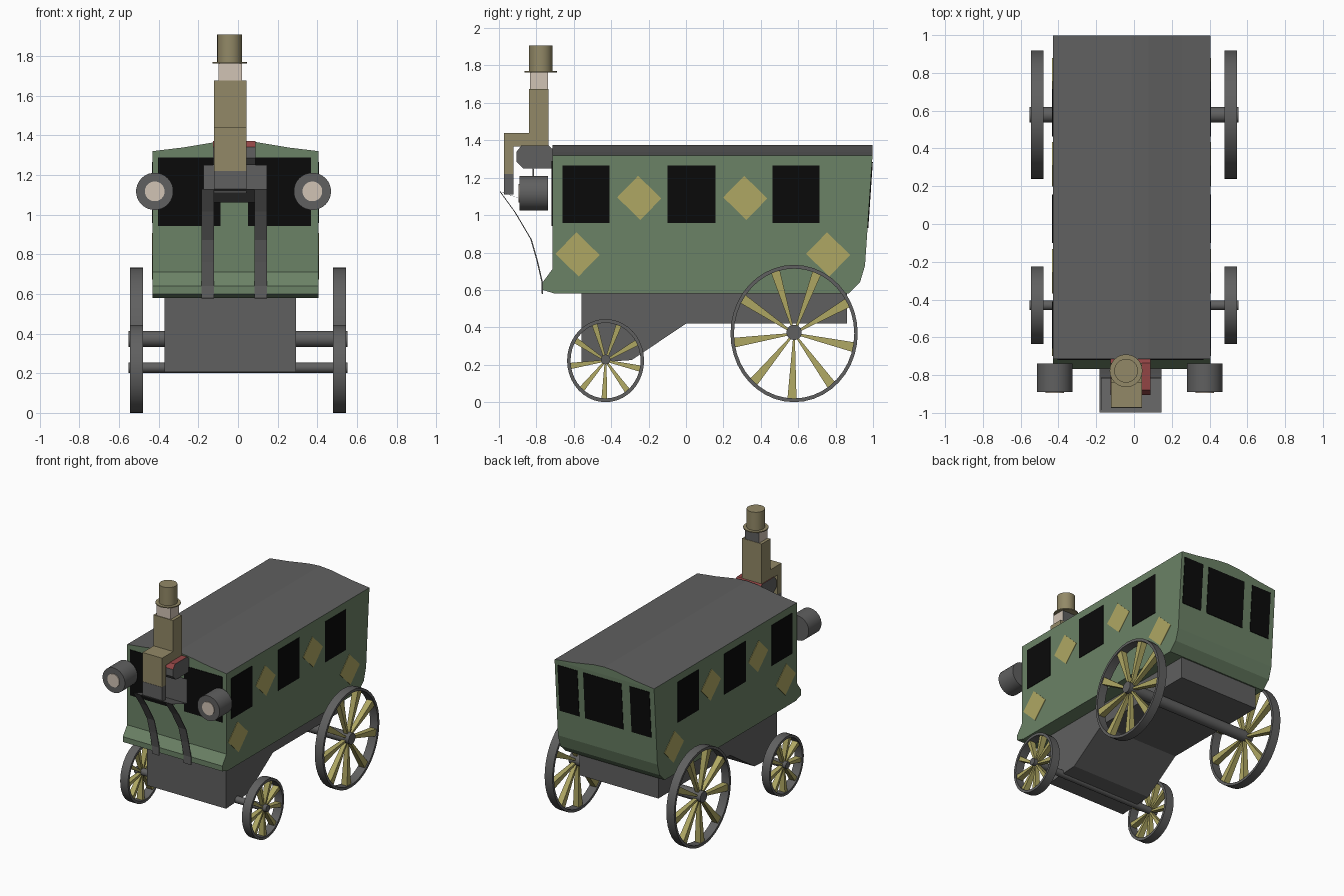
import bpy, bmesh, math
from mathutils import Vector

if "Cube" in bpy.data.objects:
    bpy.data.objects.remove(bpy.data.objects["Cube"])


def material(name, rgb):
    m = bpy.data.materials.new(name)
    m.diffuse_color = (*rgb, 1)
    m.use_nodes = True
    m.node_tree.nodes["Principled BSDF"].inputs["Base Color"].default_value = m.diffuse_color
    return m


GREEN = material("green paint", (0.147, 0.223, 0.133))
GREY = material("dark grey", (0.117, 0.117, 0.117))
YELLOW = material("yellow paint", (0.43, 0.39, 0.125))
TAN = material("tan cloth", (0.29, 0.25, 0.135))
CREAM = material("cream", (0.64, 0.55, 0.46))
RED = material("red cushion", (0.29, 0.06, 0.06))
BLACK = material("black glass", (0.003, 0.003, 0.003))


def loft(name, rings, mats, closed=False, smooth=False, rule=None):
    """Skin a row of equal rings; cap both ends unless the row is closed."""
    bm = bmesh.new()
    vs = [[bm.verts.new(p) for p in r] for r in rings]
    n = len(vs[0])
    pairs = list(zip(vs, vs[1:])) + ([(vs[-1], vs[0])] if closed else [])
    for a, b in pairs:
        for i in range(n):
            bm.faces.new((a[i], a[(i + 1) % n], b[(i + 1) % n], b[i]))
    if not closed:
        bm.faces.new(vs[0])
        bm.faces.new(vs[-1])
    bmesh.ops.recalc_face_normals(bm, faces=bm.faces)
    bm.normal_update()
    for f in bm.faces:
        f.material_index = rule(f) if rule else 0
    me = bpy.data.meshes.new(name)
    bm.to_mesh(me)
    bm.free()
    for m in mats:
        me.materials.append(m)
    ob = bpy.data.objects.new(name, me)
    bpy.context.collection.objects.link(ob)
    if smooth:
        bpy.ops.object.select_all(action='DESELECT')
        ob.select_set(True)
        bpy.context.view_layer.objects.active = ob
        bpy.ops.object.shade_smooth_by_angle(angle=math.radians(35))
    return ob


def prism_x(name, profile, x0, x1, mats, rule=None):
    """Extrude a (y, z) profile along x."""
    return loft(name, [[(x, y, z) for y, z in profile] for x in (x0, x1)], mats, rule=rule)


def box(name, x0, x1, y0, y1, z0, z1, mats, rule=None):
    return prism_x(name, [(y0, z0), (y1, z0), (y1, z1), (y0, z1)], x0, x1, mats, rule)


def cylinder(name, a, b, r, mat, n=24):
    a, b = Vector(a), Vector(b)
    d = (b - a).normalized()
    u = d.orthogonal().normalized()
    w = d.cross(u)
    angs = [2 * math.pi * i / n for i in range(n)]
    rings = [[c + r * (math.cos(t) * u + math.sin(t) * w) for t in angs] for c in (a, b)]
    return loft(name, rings, [mat], smooth=True)


def strip(name, path, x0, x1, t, mat):
    """Thin sheet following a (y, z) path."""
    rings = [[(x0, y, z), (x1, y, z), (x1, y + t, z - t / 2), (x0, y + t, z - t / 2)]
             for y, z in path]
    return loft(name, rings, [mat])


# Coach body with arched roof
X0, X1, FRONT = -0.43, 0.405, -0.715
arch = [(X0, 1.32), (-0.28, 1.338), (-0.1, 1.368), (-0.012, 1.374),
        (0.076, 1.368), (0.255, 1.338), (X1, 1.32)]
low = [(FRONT, 0.71), (-0.767, 0.64), (-0.767, 0.6), (-0.7, 0.58),
       (0.87, 0.58), (0.93, 0.64), (0.957, 0.73), (0.997, 1.315)]
loft("coach_body",
     [[(x, y, z) for y, z in [(FRONT, top)] + low + [(0.997, top)]] for x, top in arch],
     [GREEN, GREY], rule=lambda f: int(f.normal.z > 0.9))

# Undercarriage
prism_x("undercarriage", [(-0.56, 0.58), (-0.56, 0.207), (-0.29, 0.225), (0, 0.42),
                          (0.86, 0.42), (0.86, 0.58)], -0.37, 0.293, [GREY])

# Side windows and diamonds
for side, x in (("left", X0), ("right", X1)):
    xa, xb = x - 0.003, x + 0.003
    for y0, y1 in ((-0.66, -0.41), (-0.1, 0.157), (0.463, 0.715)):
        box(side + "_window", xa, xb, y0, y1, 0.957, 1.265, [BLACK])
    for y, z in ((-0.25, 1.092), (0.317, 1.092), (-0.58, 0.79), (0.76, 0.79)):
        d = 0.118
        prism_x(side + "_diamond", [(y - d, z + 0.003), (y + 0.006, z - d),
                                    (y + d, z - 0.003), (y - 0.006, z + d)], xa, xb, [YELLOW])

# Front windows
for x0, x1 in ((-0.404, -0.087), (0.05, 0.369)):
    box("front_window", x0, x1, FRONT - 0.004, FRONT + 0.002, 0.942, 1.288, [BLACK])

# Rear windows follow the sloping back wall
def back_y(z):
    return 0.997 - (1.315 - z) * 0.0684

for x0, x1 in ((-0.39, -0.225), (-0.155, 0.165), (0.215, 0.38)):
    za, zb = 0.93, 1.285
    prism_x("rear_window", [(back_y(za) - .002, za), (back_y(za) + .004, za),
                            (back_y(zb) + .004, zb), (back_y(zb) - .002, zb)], x0, x1, [BLACK])

# Wheels, slightly taller than long, with wedge spokes
def wheel(name, cx, cy, r, hub):
    sq, rim, hw, n = 0.927, 0.02, 0.033, 40

    def at(x, rad, t, tang=0.0):
        return (cx + x, cy + sq * (rad * math.cos(t) - tang * math.sin(t)),
                r + rad * math.sin(t) + tang * math.cos(t))

    loft(name + "_rim", [[at(-hw, r, t), at(hw, r, t), at(hw, r - rim, t), at(-hw, r - rim, t)]
                         for t in (2 * math.pi * i / n for i in range(n))],
         [GREY], closed=True, smooth=True)
    for i in range(9):
        t = math.radians(108 + 40 * i)
        rings = []
        for rad, w, h in ((hub * 0.8, 0.006, 0.014), (r - rim * 0.8, 0.066 * r + 0.002, 0.024)):
            rings.append([at(-h, rad, t, -w), at(h, rad, t, -w), at(h, rad, t, w), at(-h, rad, t, w)])
        loft(name + "_spoke", rings, [YELLOW])


for name, cy, r, hub in (("front", -0.43, 0.222, 0.026), ("rear", 0.578, 0.367, 0.041)):
    cylinder(name + "_axle", (-0.553, cy, r + 0.006), (0.553, cy, r + 0.006), hub, GREY, 20)
    for s, side in ((-1, "left"), (1, "right")):
        wheel(f"{name}_{side}_wheel", s * 0.511, cy, r, hub)

# Lanterns
for x in (-0.42, 0.375):
    cylinder("lantern", (x, -0.89, 1.117), (x, -0.738, 1.117), 0.094, GREY, 28)
    cylinder("lantern_lens", (x, -0.895, 1.117), (x, -0.888, 1.117), 0.05, CREAM, 28)

# Driver's seat with red upper faces
prism_x("seat", [(-0.905, 1.285), (-0.87, 1.25), (-0.715, 1.25), (-0.715, 1.355),
                 (-0.735, 1.372), (-0.88, 1.372), (-0.905, 1.34)], -0.125, 0.088,
        [GREY, RED], rule=lambda f: int(f.normal.z > 0.4))

# Footboard and its curved struts
strip("footboard", [(-0.82, 1.25), (-0.82, 1.065), (-0.998, 1.128)], -0.175, 0.145, 0.008, GREY)
for x0, x1 in ((-0.183, -0.122), (0.082, 0.145)):
    strip("footboard_strut", [(-0.998, 1.128), (-0.917, 1.016), (-0.832, 0.872), (-0.8, 0.76),
                              (-0.772, 0.64), (-0.772, 0.58)], x0, x1, 0.008, GREY)

# Driver: legs and torso in one profile, boots, head, hat
prism_x("driver_coat", [(-0.972, 1.22), (-0.922, 1.22), (-0.922, 1.368), (-0.735, 1.368),
                        (-0.735, 1.675), (-0.84, 1.675), (-0.84, 1.44), (-0.972, 1.44)],
        -0.121, 0.043, [TAN])
box("driver_boots", -0.121, 0.043, -0.974, -0.922, 1.11, 1.22, [GREY])
box("driver_head", -0.098, 0.02, -0.835, -0.738, 1.675, 1.765, [CREAM, GREY],
    rule=lambda f: int(f.normal.y > 0.9))
cylinder("hat_brim", (-0.042, -0.777, 1.762), (-0.042, -0.777, 1.77), 0.087, TAN)
cylinder("hat_crown", (-0.042, -0.777, 1.768), (-0.042, -0.777, 1.908), 0.063, TAN)
